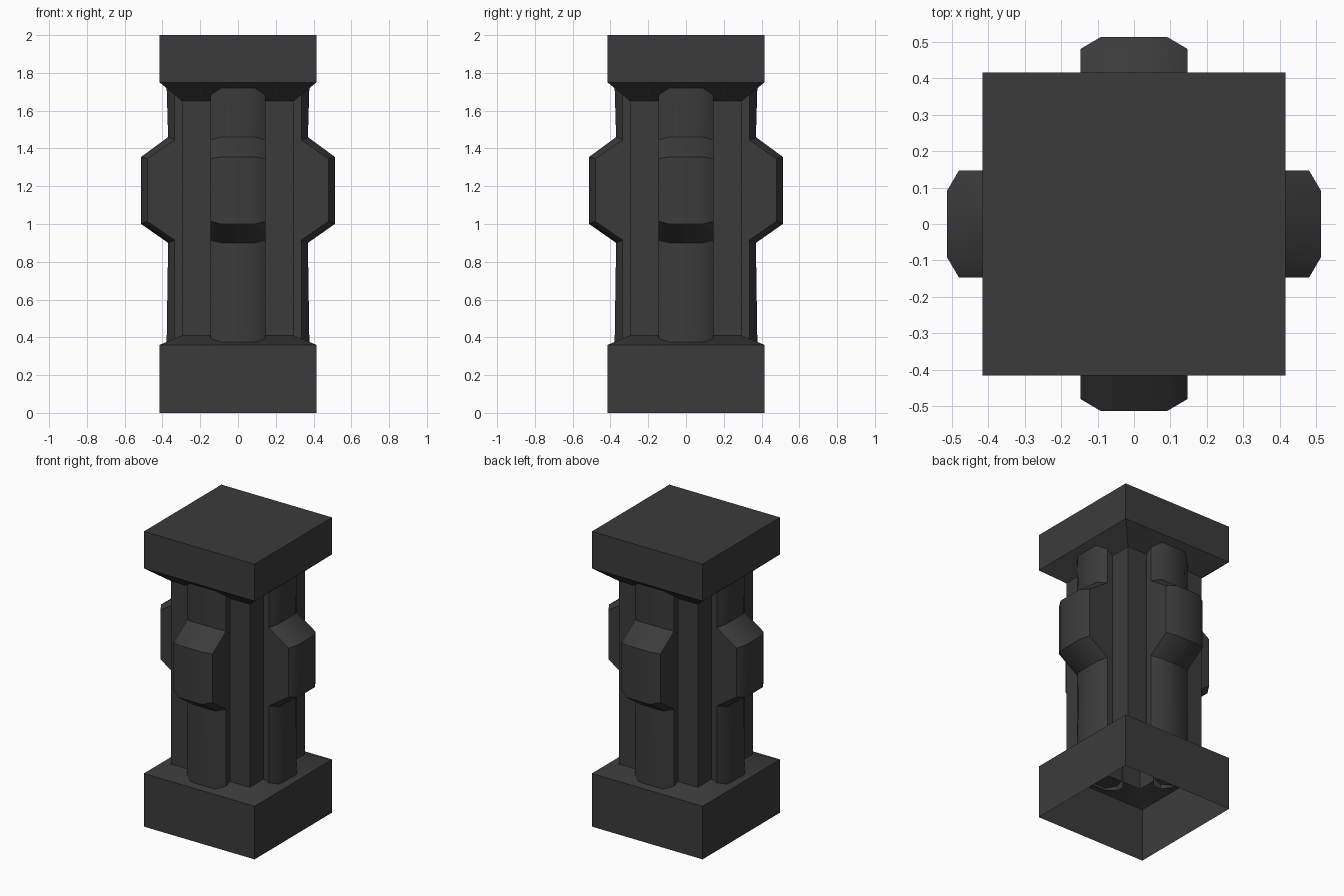
import bpy, bmesh, math
from mathutils import Matrix

cube = bpy.data.objects.get("Cube")
if cube:
    bpy.data.objects.remove(cube, do_unlink=True)

GREY = (0.044, 0.044, 0.044, 1.0)
mat = bpy.data.materials.new("dark grey")
mat.use_nodes = True
mat.diffuse_color = GREY
mat.node_tree.nodes["Principled BSDF"].inputs["Base Color"].default_value = GREY


def loft(name, rings, closed=True, top=False, turn=0.0):
    """Skin a stack of point rings, ordered from the bottom up."""
    bm = bmesh.new()
    rows = [[bm.verts.new(p) for p in ring] for ring in rings]
    n = len(rows[0])
    for low, high in zip(rows, rows[1:]):
        for i in range(n if closed else n - 1):
            j = (i + 1) % n
            bm.faces.new((low[i], low[j], high[j], high[i]))
    if top:
        bm.faces.new(rows[-1])
    bm.transform(Matrix.Rotation(turn, 4, 'Z'))
    mesh = bpy.data.meshes.new(name)
    bm.to_mesh(mesh)
    bm.free()
    mesh.materials.append(mat)
    mesh.shade_smooth()
    mesh.set_sharp_from_angle(angle=math.radians(42))
    obj = bpy.data.objects.new(name, mesh)
    bpy.context.collection.objects.link(obj)
    return obj


def square(half, z):
    return [(-half, -half, z), (half, -half, z), (half, half, z), (-half, half, z)]


WIDE, CORE = 0.415, 0.295

# Hollow plinth, open underneath, with a sloped shoulder
loft("base", [square(WIDE, 0), square(WIDE, 0.36), square(CORE, 0.41)])

# Square shaft
loft("column", [square(CORE, 0.41), square(CORE, 1.65)])

# Top block with a bevelled underside
loft("cap", [square(CORE, 1.65), square(WIDE, 1.75), square(WIDE, 2.0)], top=True)

# Chamfered rib with a raised middle: (face depth, face z, side depth, side z)
PROFILE = [
    (0.378, 0.36, 0.335, 0.36),
    (0.370, 0.90, 0.335, 0.915),
    (0.513, 1.00, 0.480, 1.015),
    (0.513, 1.355, 0.480, 1.345),
    (0.370, 1.46, 0.335, 1.445),
    (0.378, 1.73, 0.335, 1.73),
]


def rib_row(face, face_z, side, side_z):
    half = [(-0.146, -0.28, side_z), (-0.146, -side, side_z), (-0.09, -face, face_z)]
    return half + [(-x, y, z) for x, y, z in reversed(half)]


for k, side_name in enumerate(("front", "left", "back", "right")):
    loft(side_name + "_rib", [rib_row(*p) for p in PROFILE],
         closed=False, turn=k * math.pi / 2)
